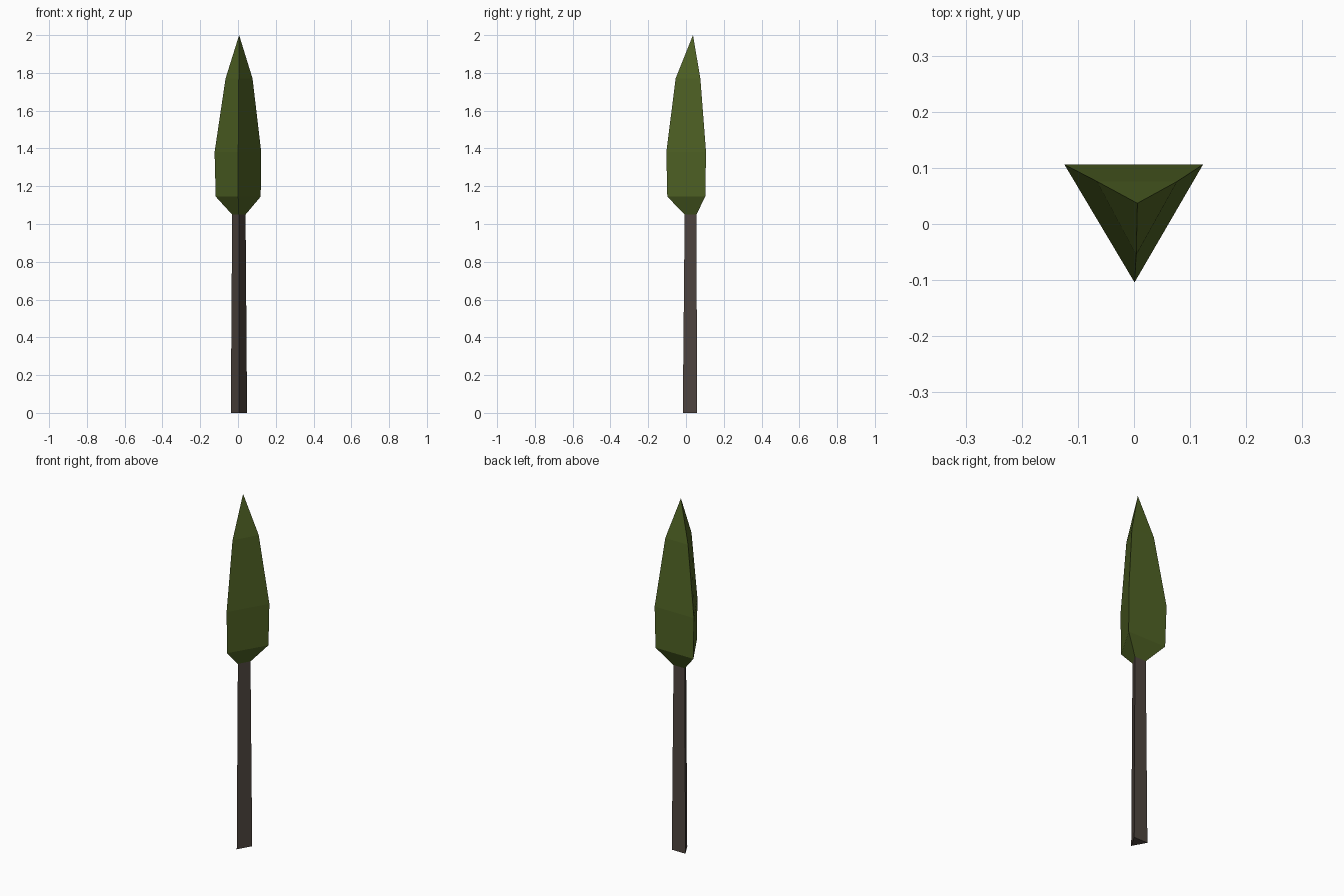
import bpy, bmesh

if "Cube" in bpy.data.objects:
    bpy.data.objects.remove(bpy.data.objects["Cube"])


def material(name, rgb):
    m = bpy.data.materials.new(name)
    m.diffuse_color = (*rgb, 1)
    m.use_nodes = True
    m.node_tree.nodes["Principled BSDF"].inputs["Base Color"].default_value = m.diffuse_color
    return m


def three_sided(name, rings, mat, tip=None):
    """Loft triangular rings (z, left x, right x, front x, front y, back y)."""
    bm = bmesh.new()
    loops = [[bm.verts.new(p) for p in ((fx, fy, z), (rx, by, z), (lx, by, z))]
             for z, lx, rx, fx, fy, by in rings]
    for low, high in zip(loops, loops[1:]):
        for i in range(3):
            j = (i + 1) % 3
            bm.faces.new((low[i], low[j], high[j], high[i]))
    bm.faces.new(loops[0][::-1])
    top = loops[-1]
    if tip:
        apex = bm.verts.new(tip)
        for i in range(3):
            bm.faces.new((top[i], top[(i + 1) % 3], apex))
    else:
        bm.faces.new(top)
    bmesh.ops.recalc_face_normals(bm, faces=bm.faces)
    mesh = bpy.data.meshes.new(name)
    bm.to_mesh(mesh)
    bm.free()
    mesh.materials.append(mat)
    obj = bpy.data.objects.new(name, mesh)
    bpy.context.collection.objects.link(obj)


bark = material("bark brown", (0.08, 0.061, 0.051))
leaf = material("leaf green", (0.08, 0.125, 0.018))

# Slim tapering trunk
three_sided("trunk", [
    (0.00, -0.038, 0.048, 0.004, -0.017, 0.059),
    (1.05, -0.031, 0.040, 0.004, -0.007, 0.055),
], bark)

# Tall narrow crown
three_sided("foliage", [
    (1.05, -0.031, 0.040, 0.004, -0.007, 0.055),
    (1.145, -0.118, 0.120, 0.001, -0.099, 0.102),
    (1.38, -0.124, 0.123, 0.001, -0.104, 0.106),
    (1.77, -0.066, 0.077, 0.004, -0.055, 0.076),
], leaf, tip=(0.006, 0.037, 2.0))
